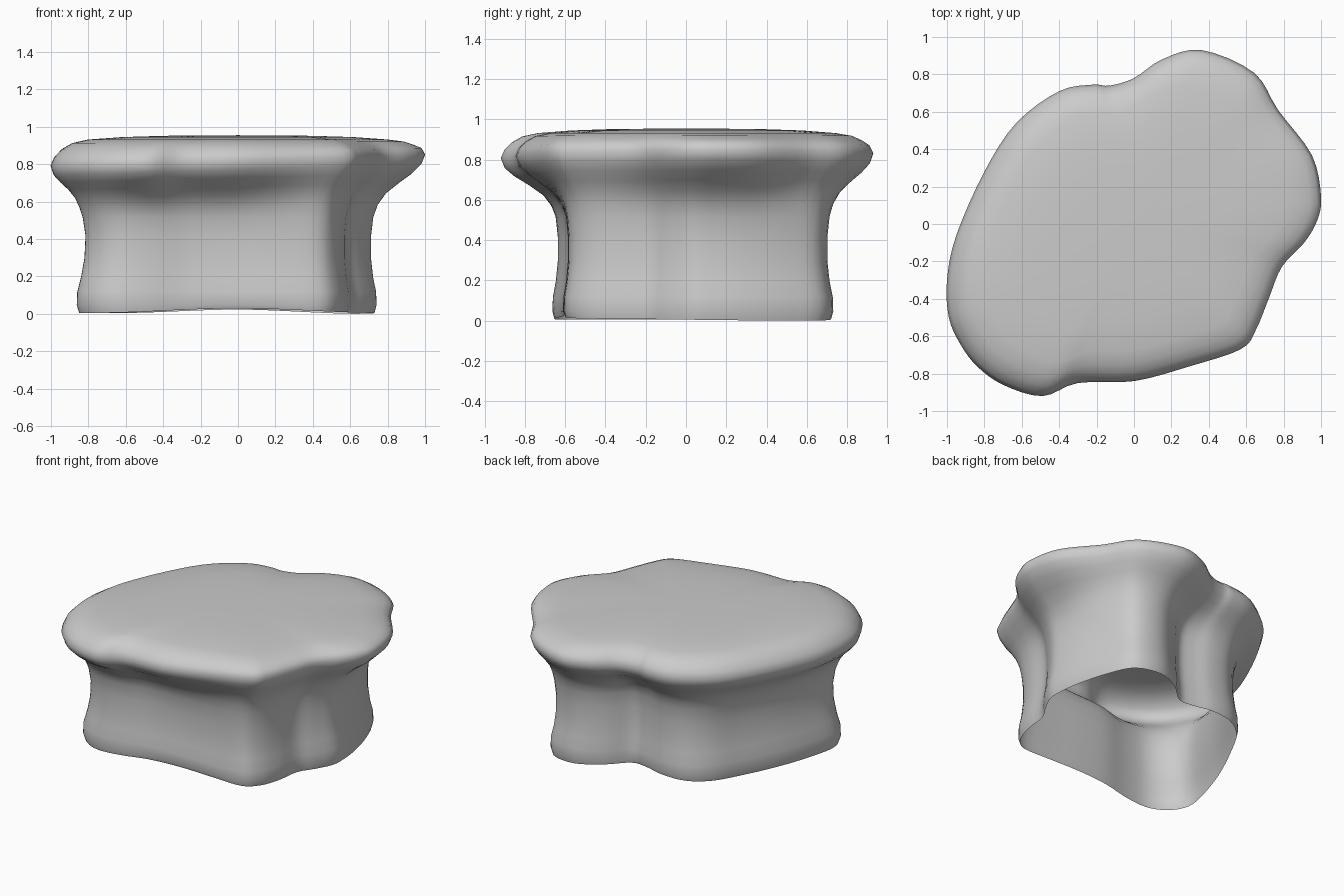
import bpy, bmesh, math
from mathutils import Vector

if "Cube" in bpy.data.objects:
    bpy.data.objects.remove(bpy.data.objects["Cube"])

# Matching outlines (counter-paired points): overhanging rim and foot of the wall
RIM = [(1, .15), (.98, .02), (.91, -.10), (.79, -.23), (.72, -.40), (.65, -.57), (.57, -.67),
       (.30, -.76), (0, -.84), (-.30, -.85), (-.49, -.92), (-.70, -.86), (-.84, -.76), (-.93, -.64),
       (-.99, -.50), (-1, -.30), (-.95, -.06), (-.80, .28), (-.63, .54), (-.40, .71), (-.22, .745),
       (-.13, .74), (0, .78), (.15, .88), (.36, .93), (.64, .81), (.77, .61), (.95, .37)]
FOOT = [(.74, .12), (.73, .02), (.675, -.09), (.61, -.20), (.585, -.37), (.535, -.51), (.44, -.595),
        (.22, -.61), (-.05, -.61), (-.28, -.62), (-.48, -.655), (-.65, -.66), (-.77, -.61), (-.845, -.52),
        (-.86, -.41), (-.81, -.21), (-.735, 0), (-.625, .23), (-.51, .43), (-.37, .54), (-.20, .56),
        (-.06, .53), (.06, .53), (.20, .65), (.38, .73), (.57, .69), (.66, .52), (.72, .30)]

# Profile up the side: height, blend from foot to rim, scale, tilt with x
PROFILE = [(.02, 0, .985, 0), (.05, 0, 1, 0), (.12, 0, .997, 0), (.20, 0, .975, 0),
           (.30, 0, .96, 0), (.42, 0, .96, 0), (.52, .02, .97, 0), (.58, .10, .975, .01),
           (.635, .27, .975, .015), (.685, .54, .975, .02), (.73, .80, .98, .025),
           (.775, .96, .99, .03), (.825, 1, 1, .03), (.865, 1, .98, .025),
           (.895, 1, .94, .012), (.92, 1, .885, .005), (.935, 1, .80, 0),
           (.948, 1, .62, 0), (.955, 1, .40, 0), (.957, 1, .18, 0)]


def smooth_loop(points, steps=4):
    """Closed Catmull-Rom curve through the points."""
    p = [Vector(q) for q in points]
    n, out = len(p), []
    for i in range(n):
        a, b, c, d = p[i - 1], p[i], p[(i + 1) % n], p[(i + 2) % n]
        for k in range(steps):
            t = k / steps
            out.append(.5 * (2 * b + (c - a) * t + (2 * a - 5 * b + 4 * c - d) * t * t
                             + (3 * b - a - 3 * c + d) * t ** 3))
    return out


rim, foot = smooth_loop(RIM), smooth_loop(FOOT)
count = len(rim)
bm = bmesh.new()

# Stack the rings; the lowest one has a slightly wavy open edge
rings = []
for z, blend, scale, tilt in PROFILE:
    ring = []
    for r, f in zip(rim, foot):
        p = f.lerp(r, blend) * scale
        wave = .012 * math.cos(4 * p.x) - .012 * max(0, p.y) if z < .04 else 0
        waist = .015 * math.exp(-((z - .42) / .15) ** 2) if p.x < 0 else 0
        ring.append(bm.verts.new((p.x + waist * abs(p.x), p.y, max(0, z + tilt * p.x + wave))))
    rings.append(ring)

# Skin the side and close the top
for low, high in zip(rings, rings[1:]):
    for i in range(count):
        j = (i + 1) % count
        bm.faces.new((low[i], low[j], high[j], high[i]))
centre = bm.verts.new((0, 0, .958))
for i in range(count):
    bm.faces.new((rings[-1][i], rings[-1][(i + 1) % count], centre))

# The outlines run clockwise, so turn the faces outward
bmesh.ops.reverse_faces(bm, faces=bm.faces[:])
for face in bm.faces:
    face.smooth = True

mesh = bpy.data.meshes.new("rock_pedestal")
bm.to_mesh(mesh)
bm.free()
# Settle the lowest edge on the ground
low = min(v.co.z for v in mesh.vertices)
for v in mesh.vertices:
    v.co.z -= low
rock = bpy.data.objects.new("rock_pedestal", mesh)
bpy.context.collection.objects.link(rock)
